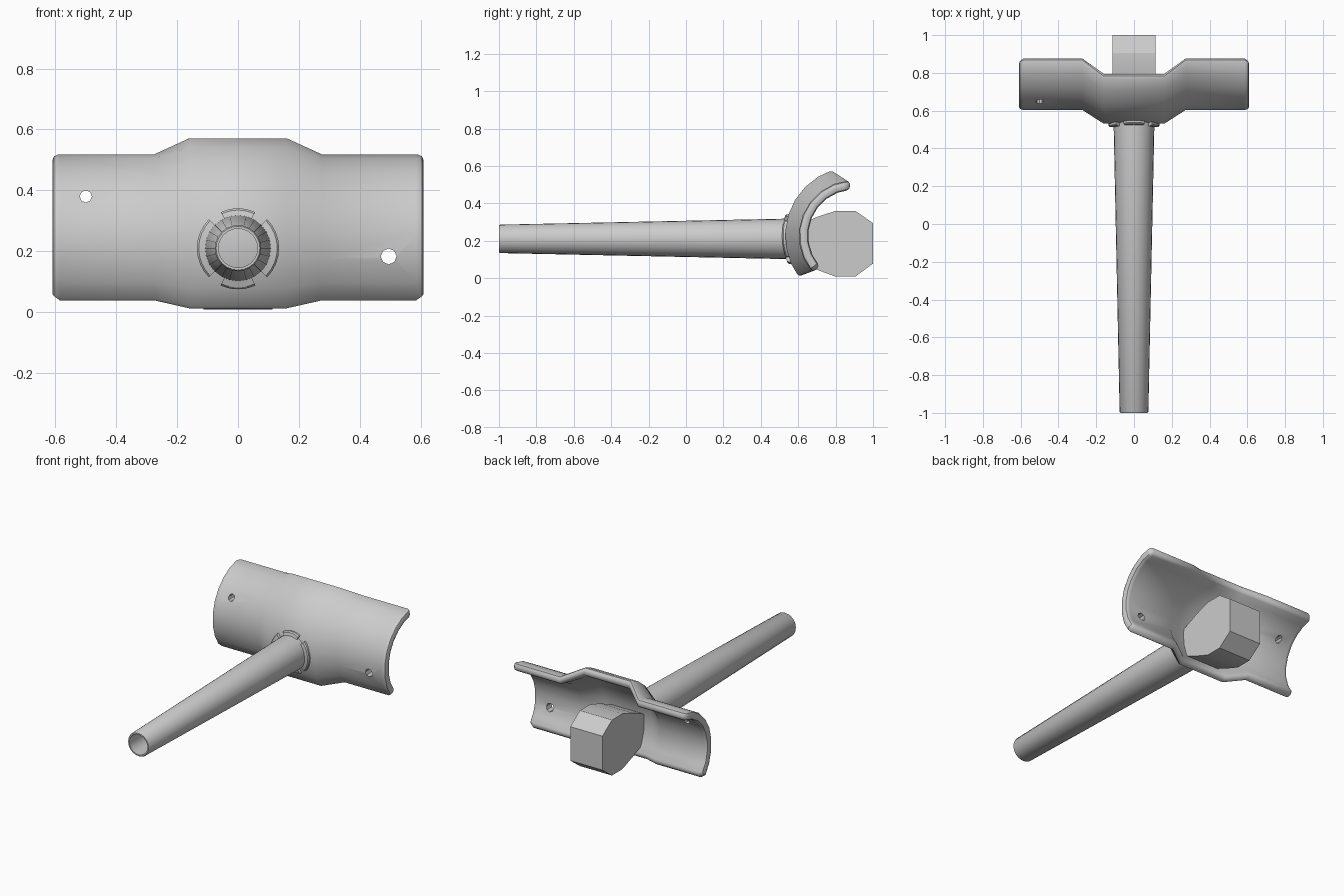
import bpy, bmesh, math
from mathutils import Matrix

if "Cube" in bpy.data.objects:
    bpy.data.objects.remove(bpy.data.objects["Cube"])

steel = bpy.data.materials.new("grey steel")
steel.diffuse_color = (0.6, 0.6, 0.6, 1)
steel.use_nodes = True
steel.node_tree.nodes["Principled BSDF"].inputs["Base Color"].default_value = steel.diffuse_color

AXIS_Y, AXIS_Z = 0.90, 0.227      # centre line of the curved saddle
R_MID, R_END, WALL = 0.37, 0.297, 0.05
HANDLE_Z = 0.21


def finish(name, bm, modifiers=(), angle=40):
    """Turn a bmesh into a named object, apply modifiers, shade by angle."""
    bmesh.ops.recalc_face_normals(bm, faces=bm.faces)
    me = bpy.data.meshes.new(name)
    bm.to_mesh(me)
    bm.free()
    ob = bpy.data.objects.new(name, me)
    bpy.context.collection.objects.link(ob)
    me.materials.append(steel)
    bpy.ops.object.select_all(action='DESELECT')
    ob.select_set(True)
    bpy.context.view_layer.objects.active = ob
    for kind, settings in modifiers:
        mod = ob.modifiers.new(kind.lower(), kind)
        for key, value in settings.items():
            setattr(mod, key, value)
    if modifiers:
        bpy.ops.object.convert(target='MESH')
    if angle:
        bpy.ops.object.shade_smooth_by_angle(angle=math.radians(angle))
    return ob


def loft(bm, rings, caps=True, closed=False):
    """Skin a list of closed point rings."""
    vr = [[bm.verts.new(p) for p in ring] for ring in rings]
    pairs = list(zip(vr, vr[1:])) + ([(vr[-1], vr[0])] if closed else [])
    for a, b in pairs:
        n = len(a)
        for i in range(n):
            j = (i + 1) % n
            bm.faces.new((a[i], a[j], b[j], b[i]))
    if caps and not closed:
        for ring in (vr[0], vr[-1]):
            n = len(ring) // 2
            for i in range(n - 1):     # quads across the wall thickness
                bm.faces.new((ring[i], ring[i + 1], ring[-2 - i], ring[-1 - i]))


# Bolt hole cutters, left and right
cutters = []
for x, z, r in ((-0.50, 0.38, 0.02), (0.495, 0.183, 0.026)):
    bm = bmesh.new()
    bmesh.ops.create_cone(bm, cap_ends=True, segments=8, radius1=r, radius2=r, depth=0.5,
                          matrix=Matrix.Translation((x, 0.7, z)) @ Matrix.Rotation(math.pi / 2, 4, 'X'))
    cutter = finish("hole_cutter", bm, angle=0)
    cutter.hide_render = True
    cutters.append(cutter)

# Curved saddle plate, wider radius in the middle
half = [(0.16, R_MID, 108, 217), (0.275, R_END, 95, 221.5),
        (0.585, R_END, 95, 221.5), (0.61, R_END, 98, 217)]
stations = [(-x, r, a, b) for x, r, a, b in reversed(half)] + half
STEPS = 8
rings = []
for x, r, a0, a1 in stations:
    angs = [math.radians(a0 + (a1 - a0) * i / STEPS) for i in range(STEPS + 1)]
    ring = [(x, AXIS_Y + r * math.cos(t), AXIS_Z + r * math.sin(t)) for t in angs]
    ri = r - WALL
    ring += [(x, AXIS_Y + ri * math.cos(t), AXIS_Z + ri * math.sin(t)) for t in reversed(angs)]
    rings.append(ring)
bm = bmesh.new()
loft(bm, rings)
finish("saddle_plate", bm, [
    ('BEVEL', dict(width=0.018, segments=2, limit_method='ANGLE', angle_limit=math.radians(60))),
    *[('BOOLEAN', dict(operation='DIFFERENCE', solver='EXACT', object=c)) for c in cutters]])
for c in cutters:
    bpy.data.objects.remove(c)

# Tapered hollow handle
SIDES = 24
profile = [(-1.0, 0.064), (-1.0, 0.072), (-0.994, 0.076), (0.53, 0.108), (0.56, 0.108), (0.56, 0.09)]
bm = bmesh.new()
loft(bm, [[(r * math.cos(2 * math.pi * i / SIDES), y, HANDLE_Z + r * math.sin(2 * math.pi * i / SIDES))
           for i in range(SIDES)] for y, r in profile], closed=True)
finish("handle_tube", bm)


# Four collar tabs following the saddle around the handle root
def collar_tab(name, mid, spread, radius):
    bm = bmesh.new()
    rings = []
    for i in range(9):
        t = math.radians(mid - spread + 2 * spread * i / 8)
        ring = []
        for r, lift in ((0.10, 0.016), (radius - 0.006, 0.016), (radius, 0.01),
                        (radius, -0.01), (radius - 0.006, -0.01), (0.10, -0.01)):
            z = HANDLE_Z + r * math.sin(t)
            y = AXIS_Y - math.sqrt(R_MID ** 2 - (z - AXIS_Z) ** 2) - lift
            ring.append((r * math.cos(t), y, z))
        rings.append(ring)
    loft(bm, rings)
    finish(name, bm, angle=30)


for name, mid, spread, radius in (("collar_tab_right", 0, 45, 0.135), ("collar_tab_top", 90, 25, 0.131),
                                  ("collar_tab_left", 180, 45, 0.135), ("collar_tab_bottom", 270, 25, 0.135)):
    collar_tab(name, mid, spread, radius)

# Faceted block behind the saddle
outline = [(0.57, 0.27), (0.70, 0.327), (0.80, 0.36), (0.905, 0.36), (1.0, 0.294),
           (1.0, 0.078), (0.905, 0.008), (0.80, 0.008), (0.70, 0.045), (0.57, 0.10)]
bm = bmesh.new()
face = bm.faces.new([bm.verts.new((-0.113, y, z)) for y, z in outline])
side = bmesh.ops.extrude_face_region(bm, geom=[face])["geom"]
bmesh.ops.translate(bm, vec=(0.226, 0, 0), verts=[v for v in side if isinstance(v, bmesh.types.BMVert)])
finish("rear_block", bm, angle=30)
